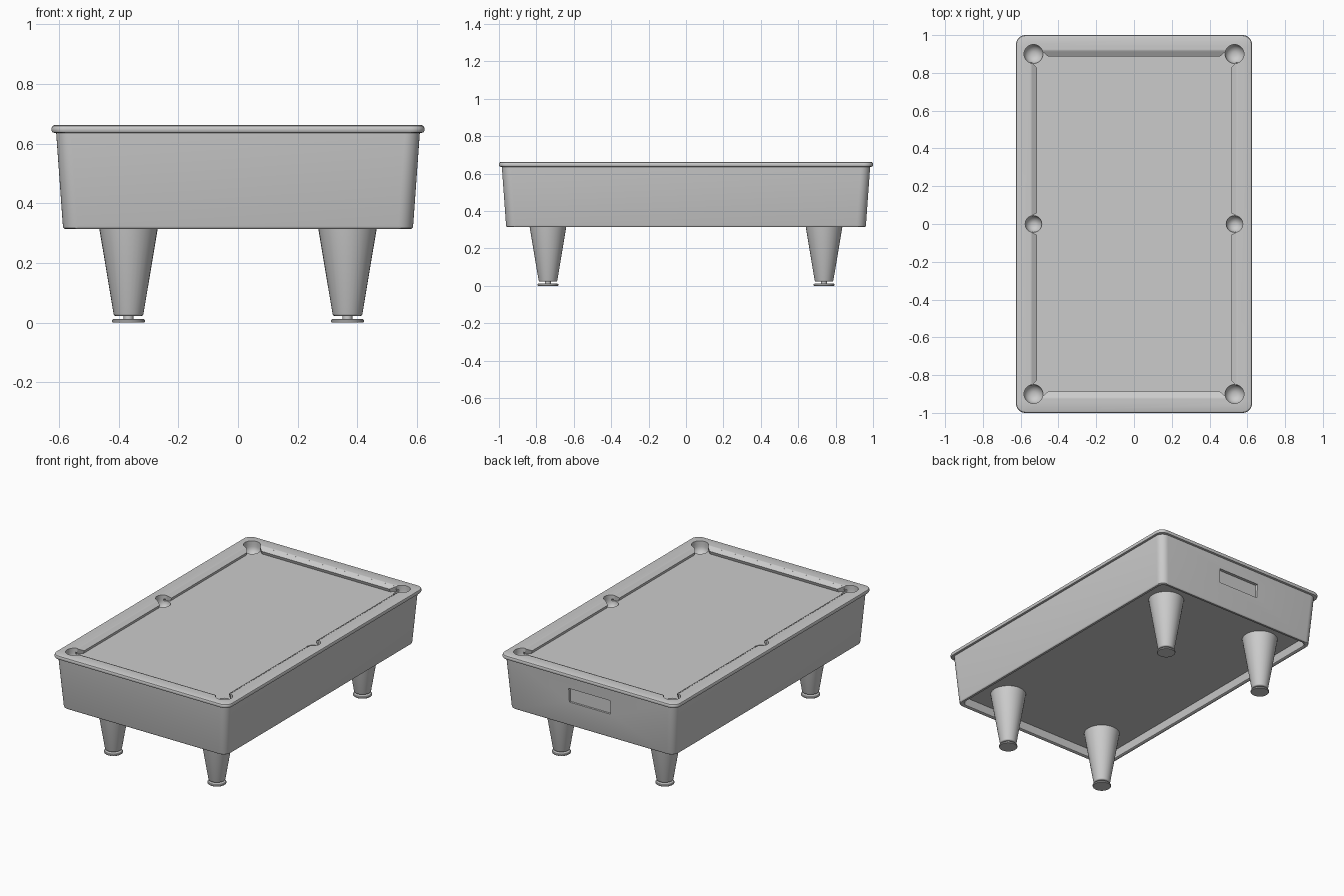
import bpy, bmesh, math
from mathutils import Matrix

if "Cube" in bpy.data.objects:
    bpy.data.objects.remove(bpy.data.objects["Cube"])


def ring(hx, hy, r, z, cx=0, cy=0, seg=8):
    pts = []
    for k, (sx, sy) in enumerate([(1, 1), (-1, 1), (-1, -1), (1, -1)]):
        for i in range(seg + 1):
            a = math.pi / 2 * (k + i / seg)
            pts.append((cx + sx * (hx - r) + r * math.cos(a),
                        cy + sy * (hy - r) + r * math.sin(a), z))
    return pts


def finish(name, bm, merge=True):
    if merge:
        bmesh.ops.remove_doubles(bm, verts=bm.verts, dist=1e-5)
    bmesh.ops.recalc_face_normals(bm, faces=bm.faces)
    me = bpy.data.meshes.new(name)
    bm.to_mesh(me)
    bm.free()
    ob = bpy.data.objects.new(name, me)
    bpy.context.collection.objects.link(ob)
    return ob


def activate(ob):
    bpy.ops.object.select_all(action='DESELECT')
    ob.select_set(True)
    bpy.context.view_layer.objects.active = ob


def smooth(ob, deg=35):
    activate(ob)
    bpy.ops.object.shade_smooth_by_angle(angle=math.radians(deg))


def loft(name, rings, closed=False):
    """Skin a stack of rings; closed joins last to first, otherwise cap both ends."""
    bm = bmesh.new()
    loops = [[bm.verts.new(p) for p in r] for r in rings]
    n = len(loops[0])
    pairs = list(zip(loops, loops[1:]))
    if closed:
        pairs.append((loops[-1], loops[0]))
    else:
        bm.faces.new(loops[0])
        bm.faces.new(loops[-1])
    for a, b in pairs:
        for i in range(n):
            j = (i + 1) % n
            bm.faces.new((a[i], a[j], b[j], b[i]))
    return finish(name, bm)


def inset_ring(d, r, z):
    return ring(0.625 - d, 1.0 - d, r, z)


def disc(r, z, x, y):
    return ring(r, r, r, z, x, y)


# Tapered cabinet with recessed underside and sunken playing bed
cabinet = loft("cabinet_and_bed", [
    inset_ring(0.070, 0.030, 0.365), inset_ring(0.062, 0.035, 0.318),
    inset_ring(0.056, 0.040, 0.314), inset_ring(0.044, 0.045, 0.314),
    inset_ring(0.040, 0.048, 0.317), inset_ring(0.038, 0.050, 0.323),
    inset_ring(0.015, 0.050, 0.642), inset_ring(0.070, 0.020, 0.642),
    inset_ring(0.070, 0.020, 0.625)])

# Rounded top rail
rail = loft("top_rail", [
    inset_ring(0.010, 0.045, 0.636), inset_ring(0.003, 0.048, 0.638),
    inset_ring(0.000, 0.050, 0.643), inset_ring(0.000, 0.050, 0.652),
    inset_ring(0.003, 0.048, 0.659), inset_ring(0.010, 0.045, 0.662),
    inset_ring(0.080, 0.012, 0.662), inset_ring(0.086, 0.010, 0.659),
    inset_ring(0.086, 0.010, 0.636)], closed=True)

# Pocket and ball-return slot cutters
cutters = []
for sx in (-1, 1):
    for y in (-0.9, 0, 0.9):
        x, r = sx * 0.532, 0.05 if y else 0.044
        bowl = [(r * math.cos(t), 0.625 - 0.045 * math.sin(t))
                for t in [math.radians(d) for d in (0, 15, 30, 45, 60, 75)]]
        cutters.append(loft("pocket_cutter",
                            [disc(r, 0.70, x, y)] + [disc(a, z, x, y) for a, z in bowl]))
bm = bmesh.new()
bmesh.ops.create_cube(bm, size=1, matrix=Matrix.Translation((0, 0.995, 0.515))
                      @ Matrix.Diagonal((0.294, 0.07, 0.09, 1)))
slot = finish("slot_cutter", bm)


def cut(ob, tools):
    activate(ob)
    for t in tools:
        m = ob.modifiers.new("cut", 'BOOLEAN')
        m.operation, m.solver, m.object = 'DIFFERENCE', 'EXACT', t
        bpy.ops.object.modifier_apply(modifier=m.name)


cut(cabinet, cutters + [slot])
cut(rail, cutters)
for c in cutters + [slot]:
    bpy.data.objects.remove(c)
smooth(cabinet)
smooth(rail)


# Cushions: sloped prisms with angled ends beside the pockets
def cushion(name, dist, a, b, in_a, in_b, turn):
    prof = [(0.035, 0.622, 0), (0.026, 0.660, 0), (0.0, 0.645, 1), (0.008, 0.622, 1)]
    bm = bmesh.new()
    ends = [[bm.verts.new((dist + v, u + k * d, z)) for v, z, k in prof]
            for u, d in ((a, in_a), (b, -in_b))]
    bm.faces.new(ends[0])
    bm.faces.new(ends[1])
    for i in range(4):
        j = (i + 1) % 4
        bm.faces.new((ends[0][i], ends[0][j], ends[1][j], ends[1][i]))
    bm.transform(Matrix.Rotation(math.radians(turn), 4, 'Z'))
    finish(name, bm)


for turn, side in ((0, "right"), (180, "left")):
    cushion(side + "_cushion_a", 0.513, 0.045, 0.855, 0.014, 0.03, turn)
    cushion(side + "_cushion_b", 0.513, -0.855, -0.045, 0.03, 0.014, turn)
for turn, side in ((90, "back"), (-90, "front")):
    cushion(side + "_cushion", 0.886, -0.484, 0.484, 0.03, 0.03, turn)

# Tapered legs with levelling feet
for sx, xs in ((-1, "left"), (1, "right")):
    for sy, ys in ((-1, "front"), (1, "back")):
        x, y = sx * 0.367, sy * 0.738
        leg = loft(f"{ys}_{xs}_leg", [
            disc(0.043, 0.022, x, y), disc(0.048, 0.024, x, y),
            disc(0.050, 0.029, x, y), disc(0.098, 0.315, x, y),
            disc(0.107, 0.370, x, y)])
        foot = loft(f"{ys}_{xs}_foot", [
            disc(0.053, 0.0, x, y), disc(0.055, 0.002, x, y),
            disc(0.055, 0.009, x, y), disc(0.051, 0.012, x, y),
            disc(0.016, 0.012, x, y), disc(0.016, 0.026, x, y)])
        smooth(leg, 50)
        smooth(foot)
